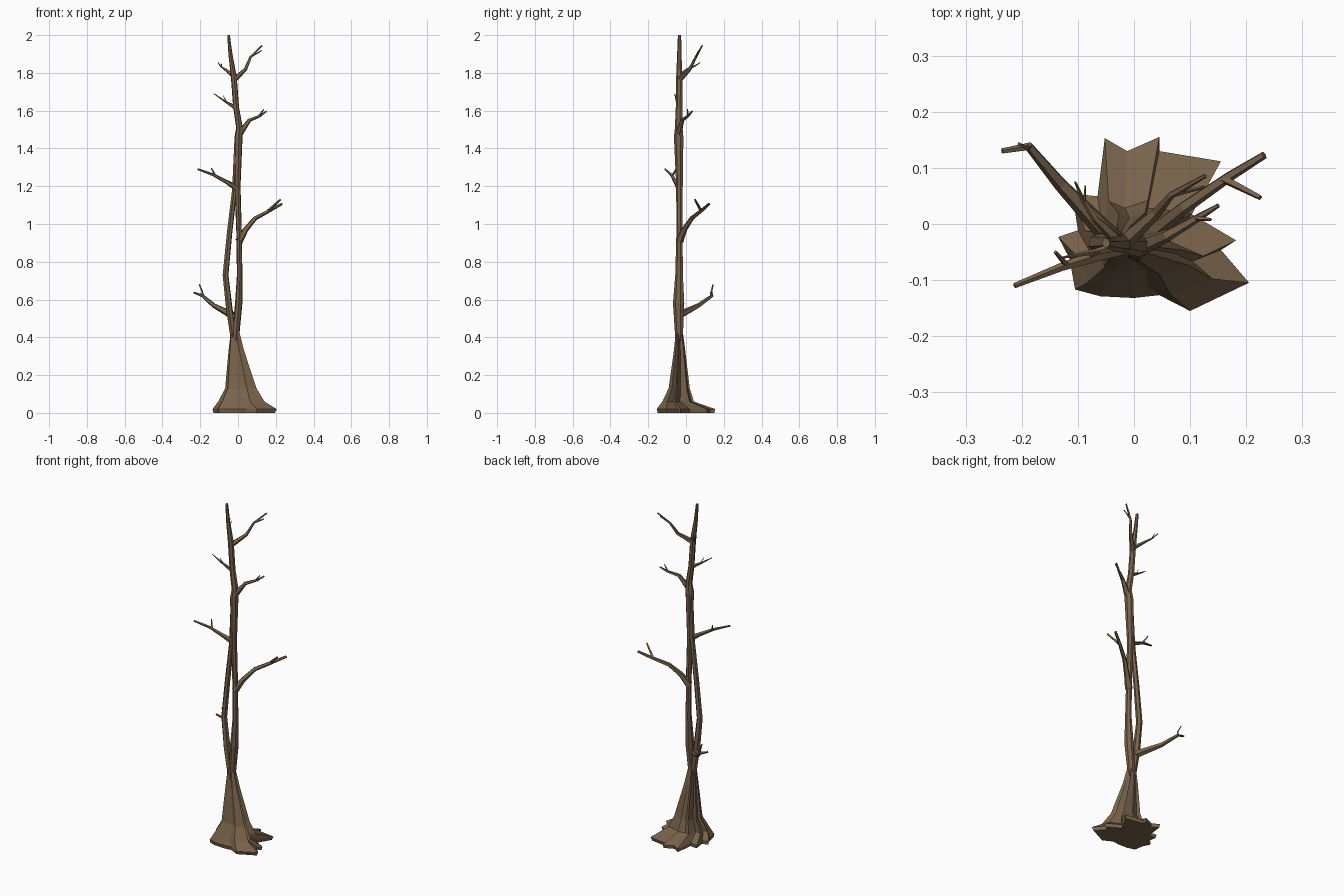
import bpy, bmesh, math
from mathutils import Vector

bark = bpy.data.materials.new("brown bark")
bark.diffuse_color = (0.19, 0.125, 0.07, 1)


def skin(name, rings):
    """Bridge rings of points into one closed flat-shaded mesh."""
    bm = bmesh.new()
    loops = [[bm.verts.new(p) for p in ring] for ring in rings]
    for a, b in zip(loops, loops[1:]):
        n = len(a)
        for i in range(n):
            j = (i + 1) % n
            bm.faces.new((a[i], a[j], b[j], b[i]))
    bm.faces.new(loops[0][::-1])
    bm.faces.new(loops[-1])
    bmesh.ops.recalc_face_normals(bm, faces=bm.faces)
    me = bpy.data.meshes.new(name)
    bm.to_mesh(me)
    bm.free()
    me.materials.append(bark)
    ob = bpy.data.objects.new(name, me)
    bpy.context.collection.objects.link(ob)
    return ob


def stem(name, sections, sides=7):
    """Upright stem: sections are (x, y, z, radius x, radius y)."""
    angles = [2 * math.pi * i / sides + 0.3 for i in range(sides)]
    skin(name, [[(x + rx * math.cos(a), y + ry * math.sin(a), z) for a in angles]
                for x, y, z, rx, ry in sections])


def branch(name, path, r0, r1, sides=5):
    """Tapered tube along a path of points."""
    pts = [Vector(p) for p in path]
    rings = []
    for k, p in enumerate(pts):
        d = (pts[min(k + 1, len(pts) - 1)] - pts[max(k - 1, 0)]).normalized()
        u = d.cross(Vector((0.3, -0.9, 0.1))).normalized()
        v = d.cross(u)
        r = r0 + (r1 - r0) * (k / (len(pts) - 1)) ** 0.6
        rings.append([p + r * (math.cos(t) * u + math.sin(t) * v)
                      for t in (2 * math.pi * i / sides for i in range(sides))])
    skin(name, rings)


# Flared root base: one lobed outline, squeezed into smaller bounds with height
outline = [(0.205, -0.103), (0.155, -0.045), (0.182, -0.028), (0.10, 0.02),
           (0.155, 0.112), (0.045, 0.13), (0.045, 0.155), (-0.012, 0.13),
           (-0.052, 0.153), (-0.065, 0.05), (-0.11, 0.055), (-0.10, -0.01),
           (-0.135, -0.022), (-0.115, -0.06), (-0.105, -0.115), (-0.06, -0.127),
           (0.0, -0.13), (0.045, -0.125), (0.10, -0.153)]
bounds = [  # z, x min, x max, y min, y max
    (0.0, -0.13, 0.195, -0.15, 0.15),
    (0.02, -0.135, 0.205, -0.155, 0.155),
    (0.06, -0.105, 0.14, -0.125, 0.042),
    (0.13, -0.068, 0.098, -0.092, 0.02),
    (0.33, -0.05, 0.032, -0.064, -0.004),
    (0.44, -0.037, 0.004, -0.053, -0.018)]
skin("root_base", [[(x0 + (x + 0.135) / 0.34 * (x1 - x0),
                     y0 + (y + 0.153) / 0.308 * (y1 - y0), z) for x, y in outline]
                   for z, x0, x1, y0, y1 in bounds])

# Two entwined stems
stem("main_stem", [
    (-0.015, -0.036, 0.38, 0.020, 0.020), (0.004, -0.038, 0.58, 0.020, 0.031),
    (0.009, -0.036, 0.73, 0.015, 0.021), (0.006, -0.034, 0.95, 0.015, 0.017),
    (-0.002, -0.034, 1.20, 0.016, 0.018), (0.003, -0.038, 1.46, 0.022, 0.026),
    (0.008, -0.038, 1.51, 0.018, 0.021), (-0.010, -0.036, 1.62, 0.016, 0.018),
    (-0.022, -0.035, 1.78, 0.016, 0.017), (-0.040, -0.035, 1.90, 0.011, 0.012),
    (-0.050, -0.034, 2.00, 0.007, 0.009)])
stem("side_stem", [
    (-0.020, -0.036, 0.38, 0.018, 0.018), (-0.046, -0.036, 0.55, 0.018, 0.024),
    (-0.066, -0.035, 0.73, 0.016, 0.018), (-0.045, -0.034, 0.95, 0.015, 0.016),
    (-0.018, -0.034, 1.18, 0.014, 0.015), (-0.005, -0.036, 1.46, 0.014, 0.014)], 6)

# Bare branches with a twig each: path, base radius, tip radius, twig
branches = {
    "low_left": ([(-0.035, -0.03, 0.52), (-0.13, 0.07, 0.57), (-0.187, 0.138, 0.62),
                  (-0.235, 0.13, 0.637)], 0.021, 0.005,
                 [(-0.187, 0.138, 0.62), (-0.19, 0.135, 0.645), (-0.205, 0.143, 0.68)]),
    "middle_right": ([(0.005, -0.035, 0.91), (0.04, -0.01, 0.97), (0.09, 0.03, 1.03),
                      (0.17, 0.085, 1.073), (0.232, 0.123, 1.107)], 0.022, 0.007,
                     [(0.16, 0.08, 1.07), (0.225, 0.047, 1.13)]),
    "middle_left": ([(-0.005, -0.035, 1.19), (-0.06, -0.055, 1.222),
                     (-0.13, -0.077, 1.26), (-0.213, -0.11, 1.29)], 0.018, 0.005,
                    [(-0.12, -0.073, 1.255), (-0.14, -0.05, 1.295)]),
    "upper_right": ([(0.01, -0.04, 1.48), (0.06, -0.02, 1.55), (0.115, 0.012, 1.572),
                     (0.15, 0.033, 1.597)], 0.018, 0.004,
                    [(0.11, 0.01, 1.571), (0.137, 0.008, 1.607)]),
    "upper_left": ([(-0.012, -0.036, 1.615), (-0.07, -0.05, 1.65),
                    (-0.128, -0.06, 1.69)], 0.012, 0.002,
                   [(-0.06, -0.048, 1.643), (-0.078, -0.058, 1.68)]),
    "top_right": ([(-0.02, -0.034, 1.765), (0.04, 0.02, 1.82), (0.067, 0.052, 1.885),
                   (0.127, 0.086, 1.945)], 0.016, 0.004,
                  [(0.067, 0.052, 1.885), (0.125, 0.066, 1.918)]),
    "top_left": ([(-0.025, -0.034, 1.785), (-0.07, 0.01, 1.82), (-0.092, 0.045, 1.835),
                  (-0.105, 0.075, 1.855)], 0.012, 0.002,
                 [(-0.088, 0.04, 1.833), (-0.087, 0.068, 1.85)]),
}
for name, (path, r0, r1, twig) in branches.items():
    branch(name + "_branch", path, r0, r1)
    branch(name + "_twig", twig, r1 + 0.001, r1 * 0.7, 4)
